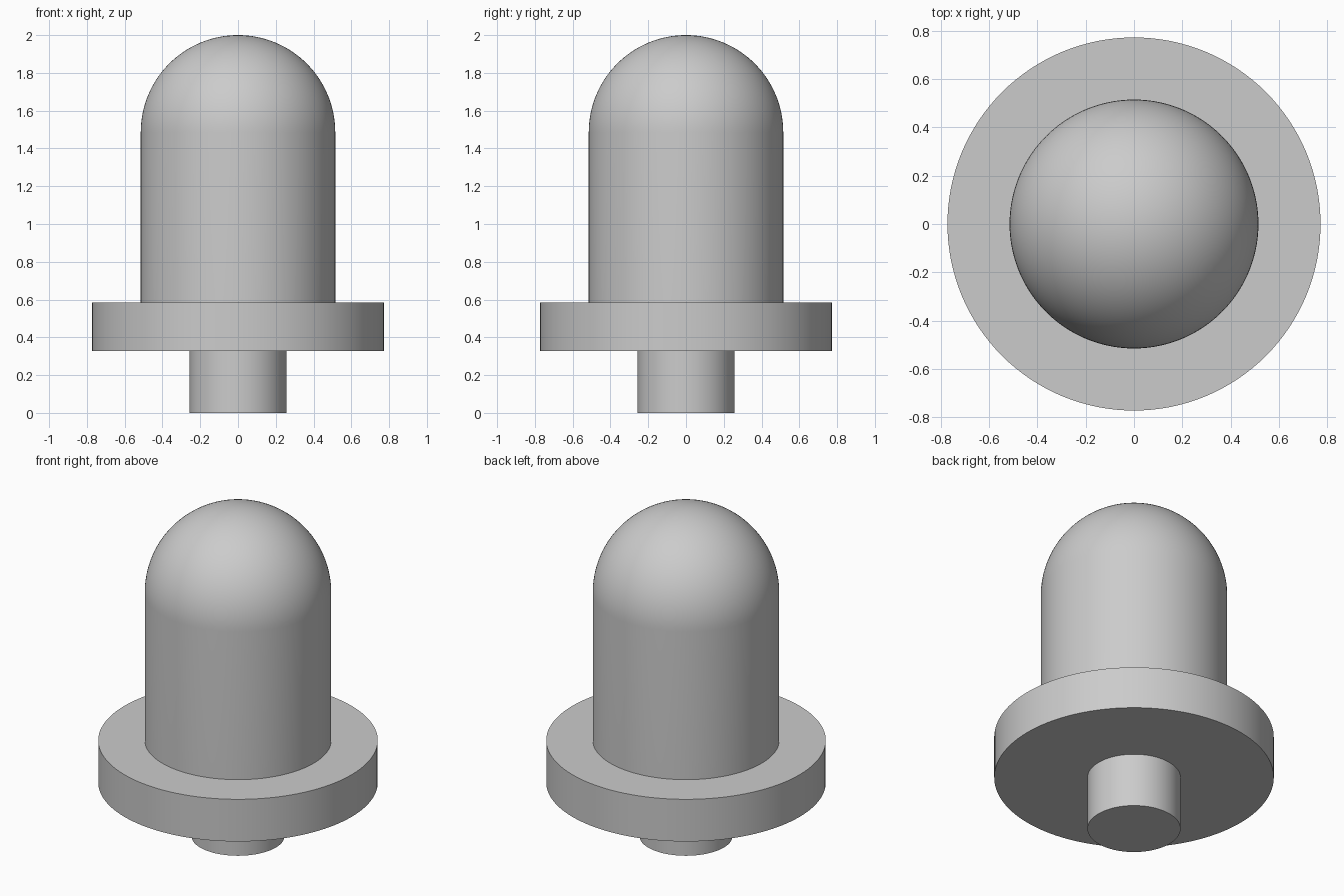
import bpy
import math

SEGMENTS = 128

cube = bpy.data.objects.get("Cube")
if cube:
    bpy.data.objects.remove(cube, do_unlink=True)

grey = bpy.data.materials.new("plain grey")
grey.use_nodes = True
colour = (0.6, 0.6, 0.6, 1)
grey.diffuse_color = colour
grey.node_tree.nodes["Principled BSDF"].inputs["Base Color"].default_value = colour


def turned_part(name, profile):
    """Spin a (radius, height) profile that starts and ends on the z axis."""
    verts, faces, rings = [], [], []
    for r, z in profile:
        count = SEGMENTS if r > 0 else 1
        rings.append(range(len(verts), len(verts) + count))
        for i in range(count):
            a = math.tau * i / SEGMENTS
            verts.append((r * math.cos(a), r * math.sin(a), z))
    for low, high in zip(rings, rings[1:]):
        for i in range(SEGMENTS):
            j = (i + 1) % SEGMENTS
            if len(low) == 1:
                faces.append((low[0], high[j], high[i]))
            elif len(high) == 1:
                faces.append((low[i], low[j], high[0]))
            else:
                faces.append((low[i], low[j], high[j], high[i]))
    mesh = bpy.data.meshes.new(name)
    mesh.from_pydata(verts, [], faces)
    mesh.materials.append(grey)
    obj = bpy.data.objects.new(name, mesh)
    bpy.context.collection.objects.link(obj)
    bpy.ops.object.select_all(action="DESELECT")
    obj.select_set(True)
    bpy.context.view_layer.objects.active = obj
    bpy.ops.object.shade_smooth_by_angle(angle=math.radians(30))
    return obj


def disc_profile(radius, bottom, top):
    return [(0, bottom), (radius, bottom), (radius, top), (0, top)]


# Narrow stem and wide flange
turned_part("stem", disc_profile(0.257, 0, 0.327))
turned_part("flange", disc_profile(0.772, 0.327, 0.584))

# Cylindrical body closed by a hemispherical dome
R, STEPS = 0.515, 32
dome = [(R * math.cos(t), 2 - R + R * math.sin(t))
        for t in (math.pi / 2 * i / STEPS for i in range(STEPS))]
turned_part("domed_body", [(0, 0.584), (R, 0.584)] + dome + [(0, 2)])
